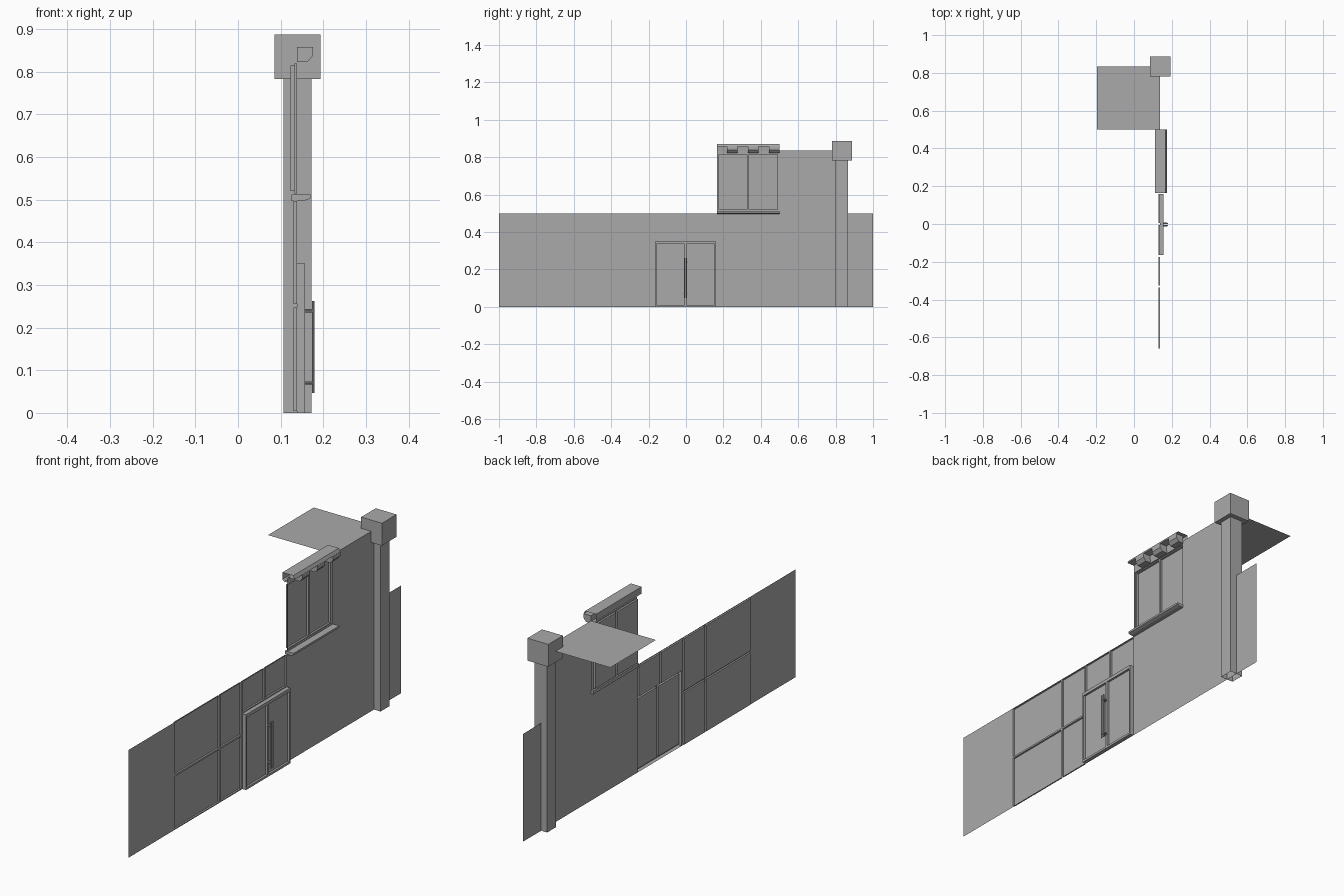
import bpy, bmesh
from mathutils import Vector

cube = bpy.data.objects.get("Cube")
if cube:
    bpy.data.objects.remove(cube, do_unlink=True)

grey = bpy.data.materials.new("plain_grey")
grey.use_nodes = True
GREY = (0.4, 0.4, 0.4, 1)
grey.diffuse_color = GREY
grey.node_tree.nodes["Principled BSDF"].inputs["Base Color"].default_value = GREY

WALL = 0.138  # x of the wall face


def finish(name, bm):
    bmesh.ops.remove_doubles(bm, verts=bm.verts, dist=0.0001)
    mesh = bpy.data.meshes.new(name)
    bm.to_mesh(mesh)
    bm.free()
    mesh.materials.append(grey)
    obj = bpy.data.objects.new(name, mesh)
    bpy.context.collection.objects.link(obj)
    return obj


def corners(r):
    y0, y1, z0, z1 = r
    return [(y0, z0), (y1, z0), (y1, z1), (y0, z1)]


def sheet(name, x, rect, holes=(), rim=0):
    """Upright sheet facing +x. Each hole is (rect, depth, has_pane)."""
    bm = bmesh.new()

    def quad(points):
        bm.faces.new([bm.verts.new(p) for p in points])

    def sides(r, depth, outward):
        c = corners(r)
        for a, b in zip(c, c[1:] + c[:1]):
            q = [(x, *a), (x, *b), (x - depth, *b), (x - depth, *a)]
            quad(q[::-1] if outward else q)

    rects = [rect] + [h[0] for h in holes]
    ys = sorted({v for r in rects for v in r[:2]})
    zs = sorted({v for r in rects for v in r[2:]})
    for y0, y1 in zip(ys, ys[1:]):
        for z0, z1 in zip(zs, zs[1:]):
            my, mz = (y0 + y1) / 2, (z0 + z1) / 2
            if not any(r[0] < my < r[1] and r[2] < mz < r[3] for r, _, _ in holes):
                quad([(x, *c) for c in corners((y0, y1, z0, z1))])
    for r, depth, has_pane in holes:
        if depth:
            sides(r, depth, False)
        if has_pane:
            quad([(x - depth, *c) for c in corners(r)])
    if rim:
        sides(rect, rim, True)
    bmesh.ops.remove_doubles(bm, verts=bm.verts, dist=0.0001)
    bmesh.ops.dissolve_limit(bm, angle_limit=0.01, verts=bm.verts, edges=bm.edges)
    return finish(name, bm)


def prism(name, profile, y0, y1, capped=True):
    """Extrude an x-z profile along y."""
    bm = bmesh.new()
    a = [bm.verts.new((x, y0, z)) for x, z in profile]
    b = [bm.verts.new((x, y1, z)) for x, z in profile]
    n = len(profile)
    for i in range(n):
        j = (i + 1) % n
        bm.faces.new([a[i], a[j], b[j], b[i]])
    if capped:
        bm.faces.new(a)
        bm.faces.new(b)
    bmesh.ops.recalc_face_normals(bm, faces=bm.faces)
    return finish(name, bm)


def box(name, lo, hi, open_bottom=False):
    bm = bmesh.new()
    bmesh.ops.create_cube(bm, size=1)
    for v in bm.verts:
        v.co = Vector([l + (c + 0.5) * (h - l) for l, h, c in zip(lo, hi, v.co)])
    if open_bottom:
        bm.faces.ensure_lookup_table()
        bottom = min(bm.faces, key=lambda f: f.calc_center_median().z)
        bmesh.ops.delete(bm, geom=[bottom], context='FACES_ONLY')
    return finish(name, bm)


def rod(name, start, end, radius):
    start, end = Vector(start), Vector(end)
    bm = bmesh.new()
    bmesh.ops.create_cone(bm, cap_ends=True, segments=8, radius1=radius,
                          radius2=radius, depth=(end - start).length)
    turn = Vector((0, 0, 1)).rotation_difference(end - start)
    for v in bm.verts:
        v.co = turn @ v.co + (start + end) / 2
    return finish(name, bm)


# Shop wall with recessed windows and a doorway
windows = []
for y0, y1 in ((-0.66, -0.335), (-0.325, -0.175)):
    for z0, z1 in ((0.005, 0.247), (0.255, 0.497)):
        windows.append(((y0, y1, z0, z1), 0.008, True))
for y0, y1 in ((-0.165, -0.005), (0.005, 0.16)):
    windows.append(((y0, y1, 0.355, 0.497), 0.008, True))
doorway = ((-0.165, 0.16, 0, 0.35), 0, False)
sheet("shop_wall", WALL, (-1, 1, 0, 0.5), windows + [doorway])

# Upper wall with a framed double window
opening = (0.17, 0.495, 0.515, 0.82)
sheet("upper_wall", WALL, (0.165, 0.835, 0.5, 0.835), [(opening, 0.006, False)])
panes = [((y0, y1, 0.52, 0.815), 0.009, True)
         for y0, y1 in ((0.176, 0.327), (0.338, 0.489))]
sheet("upper_window", WALL - 0.006, opening, panes)

# Window sill and head moulding with brackets
prism("window_sill", [(0.126, 0.497), (0.157, 0.498), (0.17, 0.503),
                      (0.17, 0.512), (0.126, 0.512)], 0.165, 0.5)
prism("window_head", [(0.112, 0.84), (0.112, 0.872), (0.168, 0.872),
                      (0.176, 0.857), (0.14, 0.857), (0.138, 0.832),
                      (0.122, 0.832)], 0.165, 0.5, capped=False)
for i in range(3):
    y = 0.22 + 0.112 * i
    prism(f"head_bracket_{i + 1}", [(0.138, 0.823), (0.163, 0.823), (0.176, 0.838),
                                    (0.176, 0.858), (0.138, 0.858)], y, y + 0.056)

# Double door: projecting frame with two recessed leaves
leaves = [((y0, y1, 0.01, 0.335), 0.01, True)
          for y0, y1 in ((-0.157, -0.009), (0.004, 0.152))]
sheet("double_door", 0.157, (-0.165, 0.16, 0, 0.35), leaves, rim=0.019)
for side, y in (("right", -0.0085), ("left", 0.0035)):
    rod(f"{side}_handle", (0.177, y, 0.047), (0.177, y, 0.262), 0.003)
    for part, z in (("lower", 0.07), ("upper", 0.24)):
        rod(f"{side}_{part}_handle_mount", (0.157, y, z), (0.176, y, z), 0.004)

# Corner column and capital
box("column", (0.107, 0.8, 0), (0.172, 0.865, 0.783), open_bottom=True)
box("column_capital", (0.086, 0.78, 0.783), (0.193, 0.887, 0.887))

# Flat roof sheet
bm = bmesh.new()
bm.faces.new([bm.verts.new((x, y, 0.835)) for x, y in
              ((-0.196, 0.5), (WALL, 0.5), (WALL, 0.835), (-0.196, 0.835))])
finish("roof", bm)
